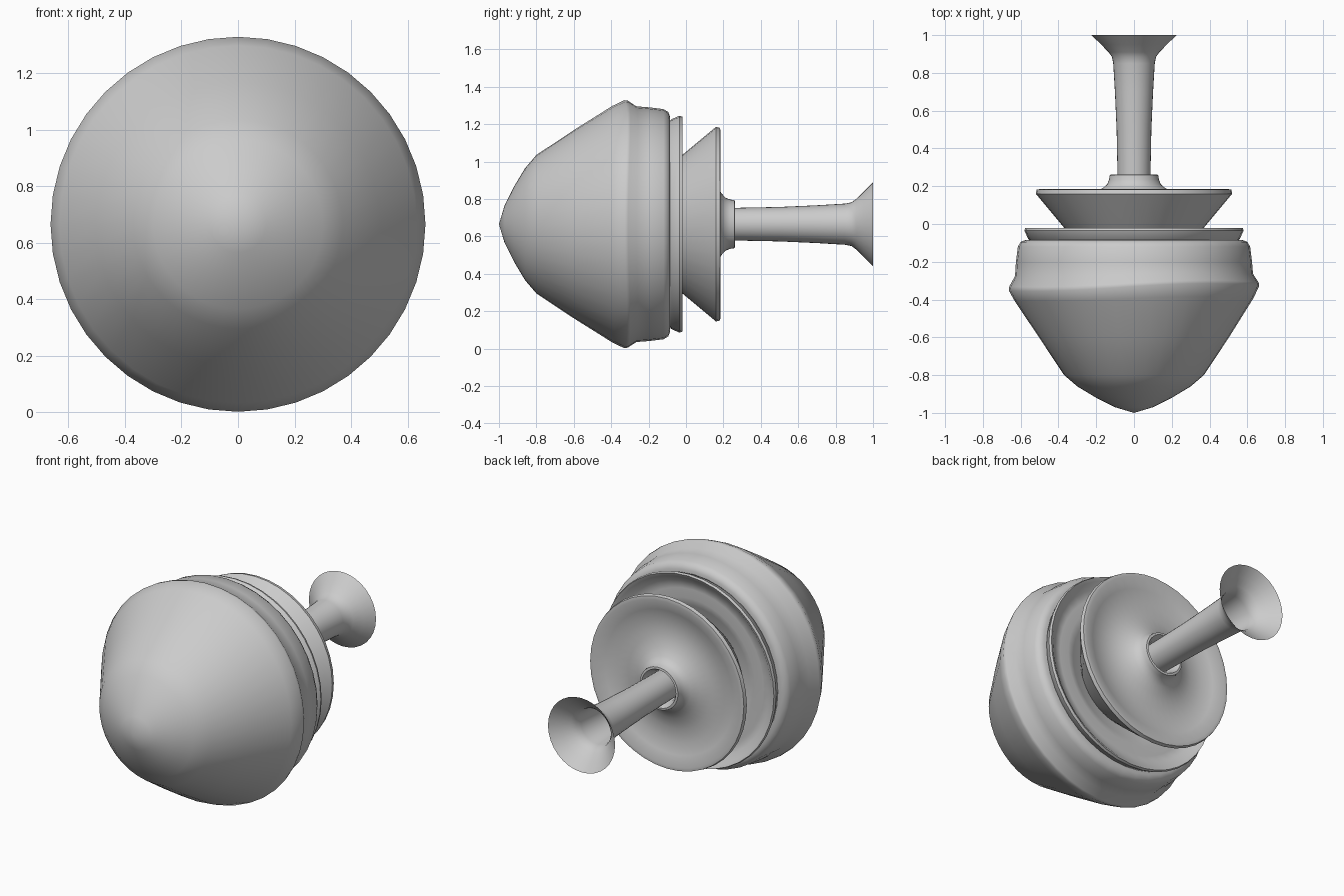
import bpy, bmesh, math

if "Cube" in bpy.data.objects:
    bpy.data.objects.remove(bpy.data.objects["Cube"])

AXIS_Z = 0.665   # height of the horizontal turning axis


def revolve(name, profile, segments=40, wobble=None, angle=40):
    """Spin a (y, radius) profile about the y axis."""
    bm = bmesh.new()
    rings = []
    for y, r in profile:
        if r == 0:
            rings.append([bm.verts.new((0, y, AXIS_Z))] * segments)
            continue
        ring = []
        for i in range(segments):
            a = 2 * math.pi * i / segments
            yy = y + (wobble(y, a) if wobble else 0)
            ring.append(bm.verts.new((r * math.cos(a), yy, AXIS_Z + r * math.sin(a))))
        rings.append(ring)
    for a, b in zip(rings, rings[1:]):
        for i in range(segments):
            j = (i + 1) % segments
            quad = list(dict.fromkeys((a[i], b[i], b[j], a[j])))
            bm.faces.new(quad)
    bmesh.ops.recalc_face_normals(bm, faces=bm.faces)
    mesh = bpy.data.meshes.new(name)
    bm.to_mesh(mesh)
    bm.free()
    obj = bpy.data.objects.new(name, mesh)
    bpy.context.collection.objects.link(obj)
    bpy.ops.object.select_all(action='DESELECT')
    obj.select_set(True)
    bpy.context.view_layer.objects.active = obj
    bpy.ops.object.shade_smooth_by_angle(angle=math.radians(angle))
    return obj


# slight hand-made waviness around the widest edge of the body
def body_wave(y, a):
    fade = max(0, 1 - abs(y + 0.34) / 0.14)
    return 0.02 * fade * (math.sin(a) ** 2 * 0.5 + math.cos(a) - math.cos(3 * a) * 0.4)


# domed nose, conical shoulder and short barrel
revolve("body", [
    (-1.0, 0), (-0.97, 0.10), (-0.92, 0.20), (-0.86, 0.30), (-0.80, 0.37),
    (-0.60, 0.503), (-0.40, 0.632), (-0.34, 0.663), (-0.32, 0.66), (-0.27, 0.63),
    (-0.20, 0.625), (-0.12, 0.615), (-0.095, 0.60), (-0.085, 0.575), (-0.085, 0.54),
], wobble=body_wave)

# stepped ring with hollow groove behind it
revolve("rear_ring", [
    (-0.09, 0.545), (-0.08, 0.56), (-0.035, 0.58), (-0.02, 0.575), (-0.03, 0.555),
    (-0.06, 0.52), (-0.072, 0.47), (-0.06, 0.42), (-0.08, 0.37), (-0.10, 0.30),
])

# flared disc, dished back and raised collar
revolve("dished_disc", [
    (-0.10, 0.30), (-0.02, 0.37), (0.16, 0.52), (0.182, 0.515), (0.185, 0.495),
    (0.16, 0.43), (0.145, 0.36), (0.145, 0.28), (0.165, 0.21), (0.19, 0.165),
    (0.21, 0.142), (0.235, 0.132), (0.26, 0.128), (0.262, 0.115), (0.22, 0.095), (0.15, 0.085),
])

# hollow stem opening into a bell
revolve("stem", [
    (0.15, 0), (0.15, 0.086), (0.30, 0.088), (0.50, 0.092), (0.70, 0.101), (0.85, 0.110),
    (0.885, 0.117), (0.91, 0.135), (0.95, 0.174), (1.0, 0.225),
], segments=32)
